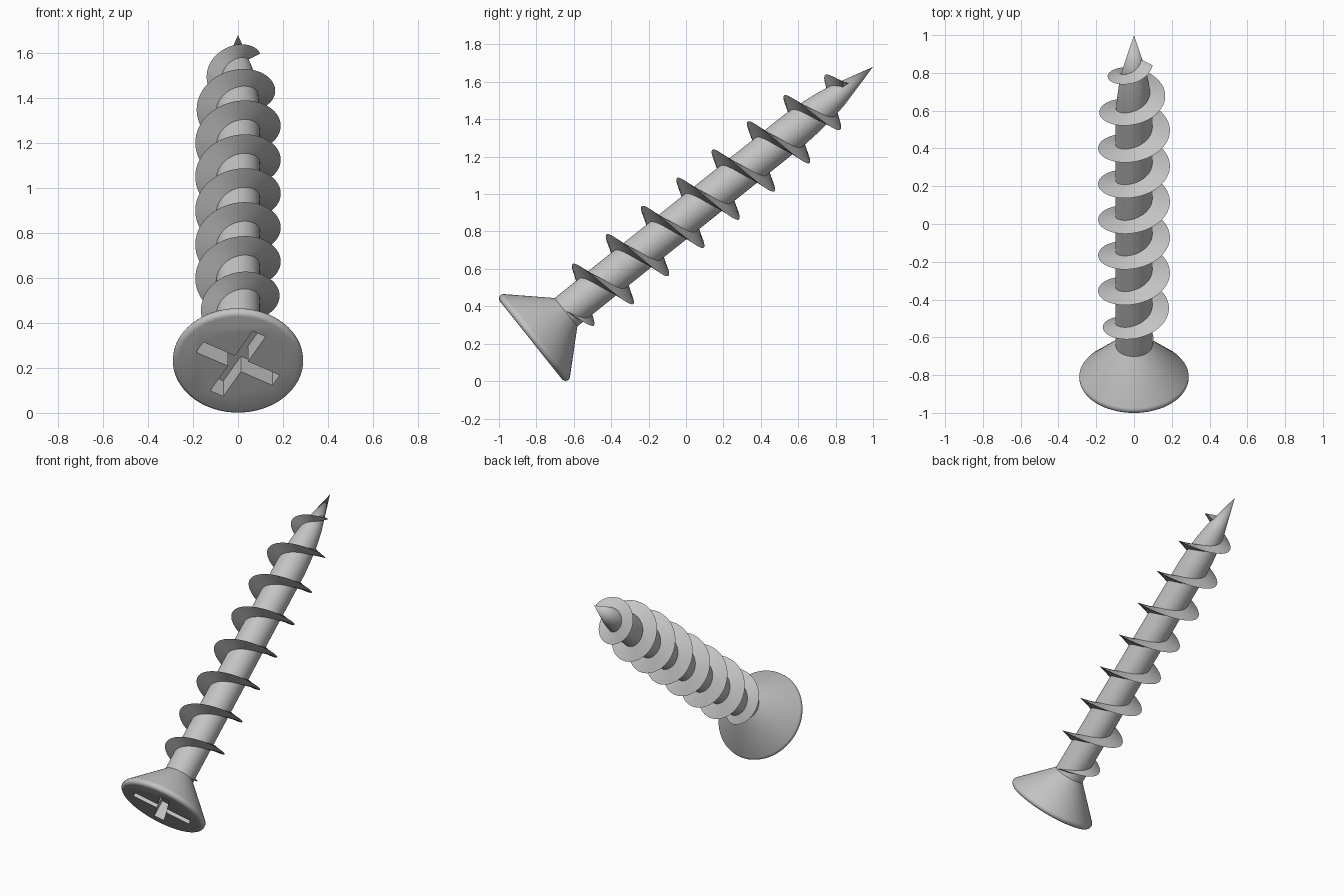
import bpy, bmesh
from math import sin, cos, pi, radians
from mathutils import Matrix

default = bpy.data.objects.get("Cube")
if default:
    bpy.data.objects.remove(default)

LENGTH = 2.341
SEGMENTS = 64
PITCH = 0.2415
# The screw is modelled along local Z, then leaned over to rest on its head rim
LEAN = Matrix.Translation((0, -0.829, 0.2185)) @ Matrix.Rotation(radians(-51.37), 4, 'X')

steel = bpy.data.materials.new("steel_grey")
steel.use_nodes = True
steel.diffuse_color = (0.55, 0.55, 0.55, 1)
steel.node_tree.nodes["Principled BSDF"].inputs["Base Color"].default_value = steel.diffuse_color


def make_object(name, bm):
    bmesh.ops.recalc_face_normals(bm, faces=bm.faces)
    mesh = bpy.data.meshes.new(name)
    bm.to_mesh(mesh)
    bm.free()
    mesh.materials.append(steel)
    obj = bpy.data.objects.new(name, mesh)
    bpy.context.collection.objects.link(obj)
    obj.matrix_world = LEAN
    return obj


def select(obj):
    bpy.ops.object.select_all(action='DESELECT')
    obj.select_set(True)
    bpy.context.view_layer.objects.active = obj


def interpolate(points, s):
    for (s0, r0), (s1, r1) in zip(points, points[1:]):
        if s <= s1:
            return r0 + (r1 - r0) * max(0, s - s0) / (s1 - s0)
    return points[-1][1]


def bridge(bm, a, b, closed=True):
    n = len(a)
    for i in range(n if closed else n - 1):
        j = (i + 1) % n
        bm.faces.new((a[i], a[j], b[j], b[i]))


# Body: countersunk head with rounded rim, shank and tapered point
head = [(0, 0.268), (0.003, 0.278), (0.01, 0.286), (0.02, 0.29), (0.031, 0.289), (0.04, 0.284)]
shank = [(0.24, 0.097), (LENGTH - 0.54, 0.097), (LENGTH - 0.43, 0.09),
         (LENGTH - 0.34, 0.08), (LENGTH - 0.25, 0.065), (LENGTH, 0)]
bm = bmesh.new()
rings = []
for s, r in head + shank[:-1]:
    rings.append([bm.verts.new((r * cos(2 * pi * i / SEGMENTS), r * sin(2 * pi * i / SEGMENTS), s))
                  for i in range(SEGMENTS)])
for a, b in zip(rings, rings[1:]):
    bridge(bm, a, b)
bm.faces.new(rings[0])
tip = bm.verts.new((0, 0, LENGTH))
for i in range(SEGMENTS):
    bm.faces.new((rings[-1][i], rings[-1][(i + 1) % SEGMENTS], tip))
body = make_object("screw_body", bm)

# Cross-shaped drive recess, cut into the head
bm = bmesh.new()
arm, half, depth = 0.194, 0.033, 0.11
outline = []
for k in range(4):
    turn = Matrix.Rotation(radians(29 + 90 * k), 3, 'Z')
    for x, y in ((arm, -half), (arm, half), (half, half)):
        outline.append(turn @ Matrix.Identity(3).col[0] * x + turn @ Matrix.Identity(3).col[1] * y)
low = [bm.verts.new((p.x, p.y, -0.05)) for p in outline]
high = [bm.verts.new((p.x, p.y, depth)) for p in outline]
bridge(bm, low, high)
bm.faces.new(low)
bm.faces.new(high)
cutter = make_object("recess_cutter", bm)
cutter.hide_render = True
cut = body.modifiers.new("drive_recess", 'BOOLEAN')
cut.operation = 'DIFFERENCE'
cut.solver = 'EXACT'
cut.object = cutter
select(body)
bpy.ops.object.modifier_apply(modifier=cut.name)
bpy.data.objects.remove(cutter)

# Thread: a wedge section swept along a right-handed helix, fading at both ends
crest = [(0.235, 0.09), (0.31, 0.15), (0.427, 0.18), (0.55, 0.19), (1.757, 0.19),
         (1.88, 0.177), (2.0, 0.152), (2.12, 0.125), (2.165, 0.104)]
start, end, phase = crest[0][0], crest[-1][0], 0.427
steps = 480
bm = bmesh.new()
sections = []
for i in range(steps + 1):
    s = start + (end - start) * i / steps
    angle = 2 * pi * (s - phase) / PITCH
    root = interpolate(shank, s) - 0.015
    outer = max(interpolate(crest, s), root + 0.002)
    width = 0.025 * min(1, (outer - root) / 0.08)
    sections.append([bm.verts.new((r * sin(angle), -r * cos(angle), z))
                     for r, z in ((root, s - width), (outer, s), (root, s + width))])
for a, b in zip(sections, sections[1:]):
    bridge(bm, a, b)
bm.faces.new(sections[0])
bm.faces.new(sections[-1])
thread = make_object("screw_thread", bm)

for obj in (body, thread):
    select(obj)
    bpy.ops.object.shade_smooth_by_angle(angle=radians(30))
